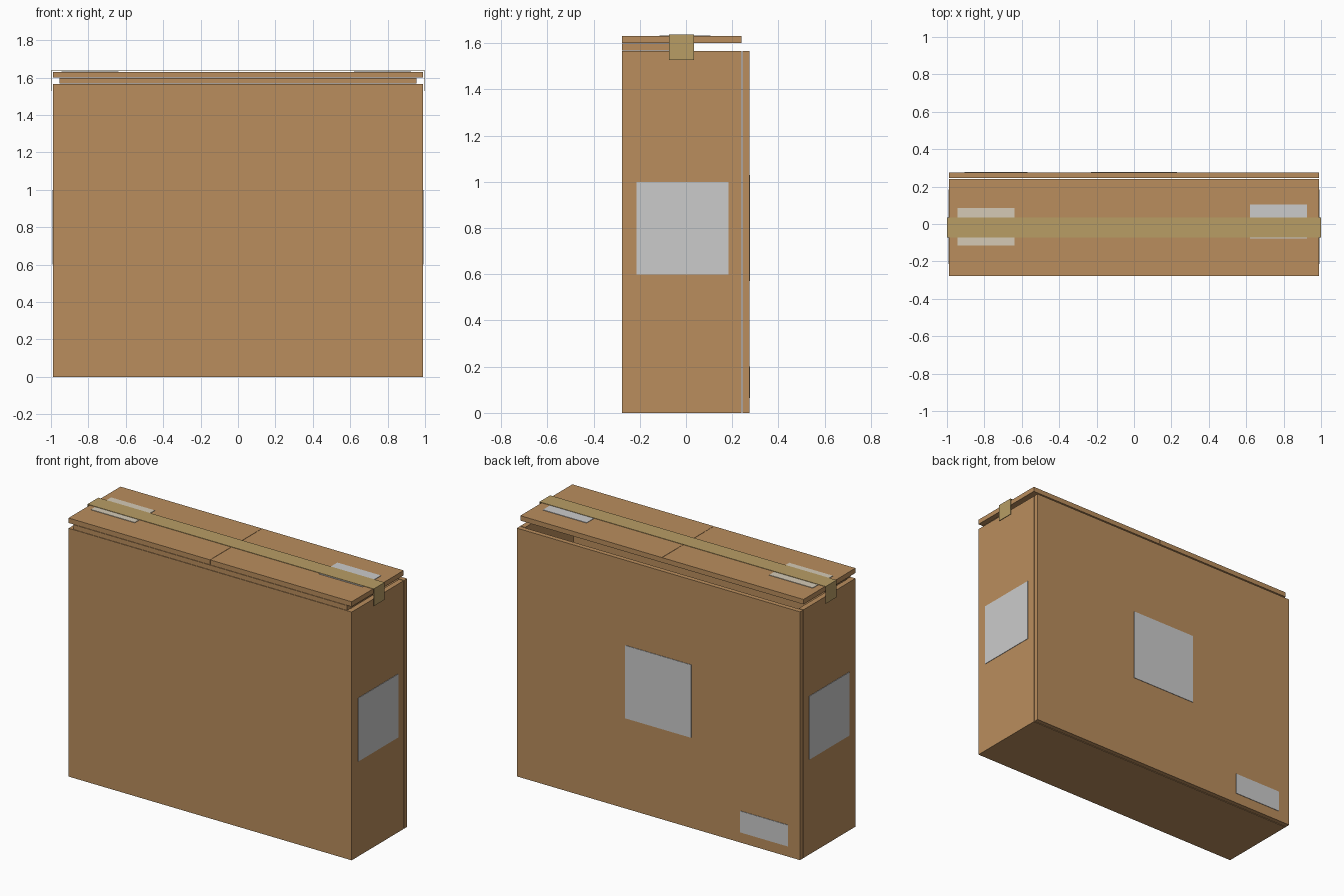
import bpy, bmesh

if "Cube" in bpy.data.objects:
    bpy.data.objects.remove(bpy.data.objects["Cube"])


def material(name, rgb):
    m = bpy.data.materials.new(name)
    m.diffuse_color = (*rgb, 1)
    m.use_nodes = True
    m.node_tree.nodes["Principled BSDF"].inputs["Base Color"].default_value = m.diffuse_color
    return m


card = material("cardboard", (0.49, 0.27, 0.11))
tan = material("packing_tape", (0.48, 0.34, 0.13))
cream = material("cream_paper", (0.66, 0.59, 0.47))


def box(name, x, y, z, mat=None):
    """Axis-aligned slab given (min, max) on each axis."""
    bm = bmesh.new()
    bmesh.ops.create_cube(bm, size=1)
    for v in bm.verts:
        v.co = [r[0] if c < 0 else r[1] for c, r in zip(v.co, (x, y, z))]
    me = bpy.data.meshes.new(name)
    bm.to_mesh(me)
    bm.free()
    ob = bpy.data.objects.new(name, me)
    bpy.context.collection.objects.link(ob)
    if mat:
        me.materials.append(mat)
    return ob


W, WI = 0.988, 0.955           # outer and inner half width
F, FI, B = -0.278, -0.245, 0.24  # front outer, front inner, rear of side walls
H, T = 1.566, 0.032            # wall height, board thickness

# Carton walls: open at the top, back panel separated by a thin seam
box("front_panel", (-W, W), (F, FI), (0, H), card)
box("back_panel", (-W, W), (0.245, 0.275), (0, H), card)
box("bottom_panel", (-WI, WI), (FI, B), (0, T), card)

# Inner flap folded back from the front panel
box("inner_flap", (-WI, WI), (F, -0.02), (H + 0.002, 1.598), card)


def span(s, a, b):
    return tuple(sorted((s * a, s * b)))


# Mirrored side walls, outer flaps, tape ends and side labels
for side, s in (("left", -1), ("right", 1)):
    box(side + "_wall", span(s, WI, W), (FI, B), (0, H), card)
    box(side + "_outer_flap", span(s, 0.001, W), (F, B), (1.6, 1.631), card)
    box(side + "_tape_end", span(s, 0.996, 0.999), (-0.073, 0.034), (1.528, 1.637), tan)
    box(side + "_side_label", span(s, W, 0.991), (-0.215, 0.185), (0.6, 1.0))

# Tape over the centre of the lid
box("tape_strip", (-0.999, 0.999), (-0.073, 0.034), (1.6345, 1.637), tan)

# Labels on the lid and the back
box("cream_lid_label", (-0.945, -0.64), (-0.115, 0.085), (1.631, 1.634), cream)
box("grey_lid_label", (0.62, 0.925), (-0.078, 0.105), (1.631, 1.634))
box("back_label", (-0.23, 0.23), (0.275, 0.278), (0.57, 1.03))
box("small_back_label", (-0.905, -0.57), (0.275, 0.278), (0.065, 0.2))
